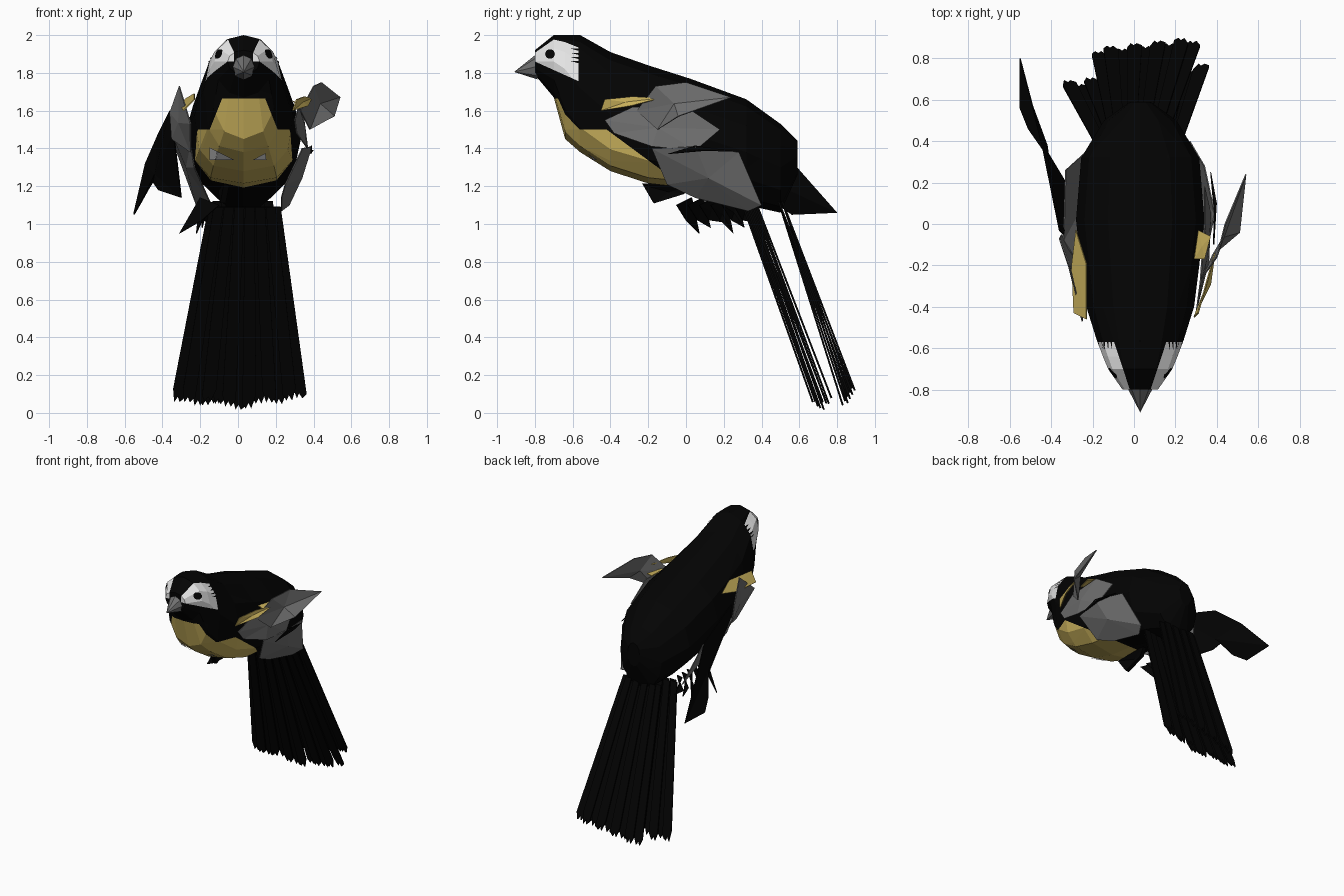
import bpy, bmesh, math, random
from mathutils import Vector
from mathutils.bvhtree import BVHTree

if "Cube" in bpy.data.objects:
    bpy.data.objects.remove(bpy.data.objects["Cube"])

random.seed(4)
CX = 0.03  # body axis


def material(name, rgb):
    m = bpy.data.materials.new(name)
    m.diffuse_color = (*rgb, 1)
    m.use_nodes = True
    m.node_tree.nodes["Principled BSDF"].inputs["Base Color"].default_value = m.diffuse_color
    return m


BLACK = material("black", (0.001, 0.001, 0.001))
YELLOW = material("ochre_yellow", (0.60, 0.45, 0.11))
WHITE = material("white", (0.85, 0.85, 0.85))
GREY = material("grey", (0.16, 0.16, 0.16))


def finish(name, bm, mats):
    me = bpy.data.meshes.new(name)
    bm.to_mesh(me)
    bm.free()
    ob = bpy.data.objects.new(name, me)
    bpy.context.collection.objects.link(ob)
    for m in mats:
        me.materials.append(m)
    return ob


def panel(name, pts, mat, bulge=0.0, thick=0.006):
    """Thin faceted plate: a fan from the raised centre of an outline."""
    bm = bmesh.new()
    vs = [bm.verts.new(p) for p in pts]
    mid = sum((v.co for v in vs), Vector()) / len(vs)
    mid.x += bulge
    c = bm.verts.new(mid)
    for i, v in enumerate(vs):
        bm.faces.new((v, vs[(i + 1) % len(vs)], c))
    ob = finish(name, bm, [mat])
    s = ob.modifiers.new("thickness", "SOLIDIFY")
    s.thickness, s.offset = thick, 0
    return ob


# Body: loft of rings (y, top, widest height, bottom, half width, underside roundness)
RINGS = [(-0.80, 1.92, 1.86, 1.79, .085, 1), (-0.70, 2.00, 1.86, 1.67, .155, 1),
         (-0.64, 2.00, 1.82, 1.45, .180, .8), (-0.56, 2.00, 1.72, 1.38, .210, .7),
         (-0.40, 1.91, 1.58, 1.28, .260, .7), (-0.20, 1.84, 1.53, 1.215, .285, .7),
         (0.02, 1.77, 1.48, 1.19, .310, .85), (0.32, 1.66, 1.38, 1.10, .285, 1),
         (0.50, 1.53, 1.30, 1.06, .175, 1), (0.59, 1.44, 1.36, 1.26, .050, 1)]
N = 12
bm = bmesh.new()
rows = []
for y, top, mid, bot, w, p in RINGS:
    row = []
    for k in range(N):
        a = 2 * math.pi * k / N
        s, c = math.sin(a), math.cos(a)
        if s < -0.01:
            s, c = -abs(s) ** p, math.copysign(abs(c) ** p, c) if abs(c) > .01 else 0
        row.append(bm.verts.new((CX + w * c, y, mid + s * (top - mid if s > 0 else mid - bot))))
    rows.append(row)
for a, b in zip(rows, rows[1:]):
    for k in range(N):
        j = (k + 1) % N
        bm.faces.new((a[k], a[j], b[j], b[k]))
bm.faces.new(rows[0])
bm.faces.new(rows[-1][::-1])
bmesh.ops.recalc_face_normals(bm, faces=bm.faces)

# Colour boundaries cut into the body
CUTS = [((0, 0, 1.5), (0, 0, 1)), ((0, 0, 1.665), (0, 0, 1)), ((0, -0.42, 1.5), (0, 0.74, 1)),
        ((0, -0.57, 0), (0, 1, 0)), ((0, -0.8, 1.86), (0, 0.45, 1)),
        ((CX + .05, -0.8, 0), (1, -0.33, 0)), ((CX - .05, -0.8, 0), (-1, -0.33, 0)),
        ((CX + .18, 0, 1.5), (1, 0, .4)), ((CX - .18, 0, 1.5), (-1, 0, .4))]
for co, no in CUTS:
    bmesh.ops.bisect_plane(bm, geom=bm.verts[:] + bm.edges[:] + bm.faces[:],
                           plane_co=co, plane_no=no)
for f in bm.faces:
    x, y, z = f.calc_center_median()
    x = abs(x - CX)
    if y < -0.57 and z > 1.86 - 0.45 * (y + 0.8) and x > 0.05 + 0.33 * (y + 0.8):
        f.material_index = 2  # cheek
    elif z < 1.5 and z < 1.5 - 0.74 * (y + 0.42):
        f.material_index = 1  # belly
    elif z < 1.665 and x < 0.18 - .4 * (z - 1.5) and y < -0.5:
        f.material_index = 1  # breast
tree = BVHTree.FromBMesh(bm)
finish("body", bm, [BLACK, YELLOW, WHITE])


def decal(name, pts, axis, mat, gap=0.005, cuts=5):
    """Flat marking, finely divided and dropped on the body along an axis."""
    bm = bmesh.new()
    axis = Vector(axis)
    vs = [bm.verts.new(p) for p in pts]
    c = bm.verts.new(sum((v.co for v in vs), Vector()) / len(vs))
    for i, v in enumerate(vs):
        bm.faces.new((v, vs[(i + 1) % len(vs)], c))
    bmesh.ops.subdivide_edges(bm, edges=bm.edges[:], cuts=cuts, use_grid_fill=True)
    for v in bm.verts:
        hit = tree.ray_cast(v.co - axis * 2, axis)[0]
        if hit:
            v.co = hit - axis * gap
    bmesh.ops.triangulate(bm, faces=bm.faces[:])
    finish(name, bm, [mat])


# Eyes with small streaks behind them
for side, label in ((1, "right"), (-1, "left")):
    ring = [(CX, -0.72 + .026 * math.cos(t * math.pi / 5), 1.90 + .026 * math.sin(t * math.pi / 5))
            for t in range(10)]
    decal(label + "_eye", ring, (-side, 0, 0), BLACK, cuts=2)
    for i in range(4):
        z = 1.85 + 0.022 * i
        decal(f"{label}_cheek_streak_{i}", [(CX, -0.61, z + .012), (CX, -0.565, z), (CX, -0.565, z + .012)],
              (-side, 0, 0), BLACK, cuts=1)

# White belly marks
decal("belly_mark_left", [(-.15, 0, 1.34), (-.02, 0, 1.34), (-.15, 0, 1.405)], (0, 1, 0), WHITE, 0.016, 10)
decal("belly_mark_right", [(.08, 0, 1.34), (.15, 0, 1.34), (.145, 0, 1.375)], (0, 1, 0), WHITE, 0.016, 10)

# Beak
bm = bmesh.new()
tip = bm.verts.new((CX, -0.91, 1.805))
base = [bm.verts.new((CX + .065 * math.cos(k * math.pi / 4), -0.785,
                      1.835 + .07 * math.sin(k * math.pi / 4))) for k in range(8)]
for k in range(8):
    bm.faces.new((base[k], tip, base[(k + 1) % 8]))
bm.faces.new(base)
bmesh.ops.recalc_face_normals(bm, faces=bm.faces)
finish("beak", bm, [GREY])

# Right wing: raised blade, shoulder, folded lower part, yellow edge
panel("right_wing_blade", [(.33, -.26, 1.60), (.40, -.16, 1.73), (.44, 0, 1.75), (.54, .24, 1.67),
                           (.51, -.04, 1.57), (.38, -.15, 1.50)], GREY, 0.0)
panel("right_wing_shoulder", [(.30, -.43, 1.55), (.32, -.28, 1.62), (.34, 0, 1.62), (.34, .18, 1.50),
                              (.37, .05, 1.39), (.36, -.18, 1.41), (.31, -.38, 1.48)], GREY, 0.02)
panel("right_wing_lower", [(.34, -.18, 1.40), (.39, .05, 1.41), (.34, .28, 1.38), (.27, .40, 1.10),
                           (.23, .33, 1.07), (.23, .05, 1.14), (.25, -.10, 1.21)], GREY, 0.045)
panel("right_wing_gap", [(.385, -.10, 1.37), (.40, .10, 1.39), (.37, .25, 1.385), (.39, .05, 1.415)], BLACK)
panel("right_wing_edge", [(.29, -.45, 1.60), (.31, -.43, 1.66), (.35, -.28, 1.675),
                          (.39, -.14, 1.665), (.37, -.29, 1.625)], YELLOW)
panel("right_wing_patch", [(.29, -.17, 1.65), (.31, -.03, 1.64), (.37, -.06, 1.63), (.34, -.17, 1.63)], YELLOW)

# Left wing: grey coverts, long dark blade, yellow edge
panel("left_wing_shoulder", [(-.25, -.47, 1.53), (-.31, -.20, 1.73), (-.36, -.07, 1.59),
                             (-.35, -.05, 1.45), (-.25, -.25, 1.38)], GREY, -0.01)
panel("left_wing_lower", [(-.34, -.08, 1.46), (-.33, .26, 1.40), (-.22, .36, 1.10),
                          (-.15, .10, 1.12), (-.23, -.16, 1.30), (-.25, -.22, 1.42)], GREY, -0.02)
panel("left_wing_blade", [(-.34, -.05, 1.48), (-.36, -.03, 1.60), (-.42, .38, 1.48), (-.49, .57, 1.32),
                          (-.55, .80, 1.06), (-.55, .56, 1.05), (-.51, .46, 1.12), (-.45, .40, 1.22),
                          (-.42, .35, 1.18), (-.30, .15, 1.14)], BLACK)
panel("left_wing_edge", [(-.23, -.46, 1.66), (-.29, -.43, 1.60), (-.30, -.20, 1.62),
                         (-.28, -.03, 1.66), (-.23, -.19, 1.69)], YELLOW)


def feather(name, root, end, w0, w1):
    """Flat strip widening towards a notched end."""
    r, e = Vector(root), Vector(end)
    along = (e - r).normalized()
    sx = Vector((1, 0, 0))
    jag = random.uniform(.02, .08)
    bm = bmesh.new()
    vs = [bm.verts.new(p) for p in (
        r - sx * w0, r + sx * w0, e + sx * w1 - along * jag, e + sx * w1 * .3,
        e - sx * w1 * .1 - along * .03, e - sx * w1 * .5, e - sx * w1 - along * (.1 - jag))]
    bm.faces.new(vs)
    ob = finish(name, bm, [BLACK])
    s = ob.modifiers.new("thickness", "SOLIDIFY")
    s.thickness, s.offset = 0.01, 0


# Tail: front fan and rear fan
for i in range(13):
    t = i / 12
    feather(f"front_tail_feather_{i}", (-.13 + .33 * t, .33 + .05 * t - .03 * (i % 2), 1.09),
            (-.32 + .65 * t, .69 + .08 * t - .025 * (i % 2),
             .012 + .04 * abs(2 * t - 1) + random.uniform(0, .03)), .026, .036)
for i in range(9):
    t = i / 8
    feather(f"rear_tail_feather_{i}", (-.11 + .27 * t, .49 + .02 * (i % 2), 1.12),
            (-.17 + .46 * t, .83 + .05 * t + .02 * (i % 2), .04 + .09 * t), .024, .036)

# Loose feathers and a leg stub under the left side
for i in range(6):
    y = 0.0 + 0.06 * i
    panel(f"left_under_feather_{i}", [(-.10, y - .05, 1.10), (-.20, y + .03, 1.14),
                                      (-.31 + .03 * i, y + .07, .95 + .03 * (i % 3)),
                                      (-.19, y, 1.02)], BLACK)
panel("leg", [(-.06, -.23, 1.21), (-.08, -.17, 1.11), (-.08, -.01, 1.16), (-.06, .05, 1.21)],
      BLACK, -0.02, 0.03)
